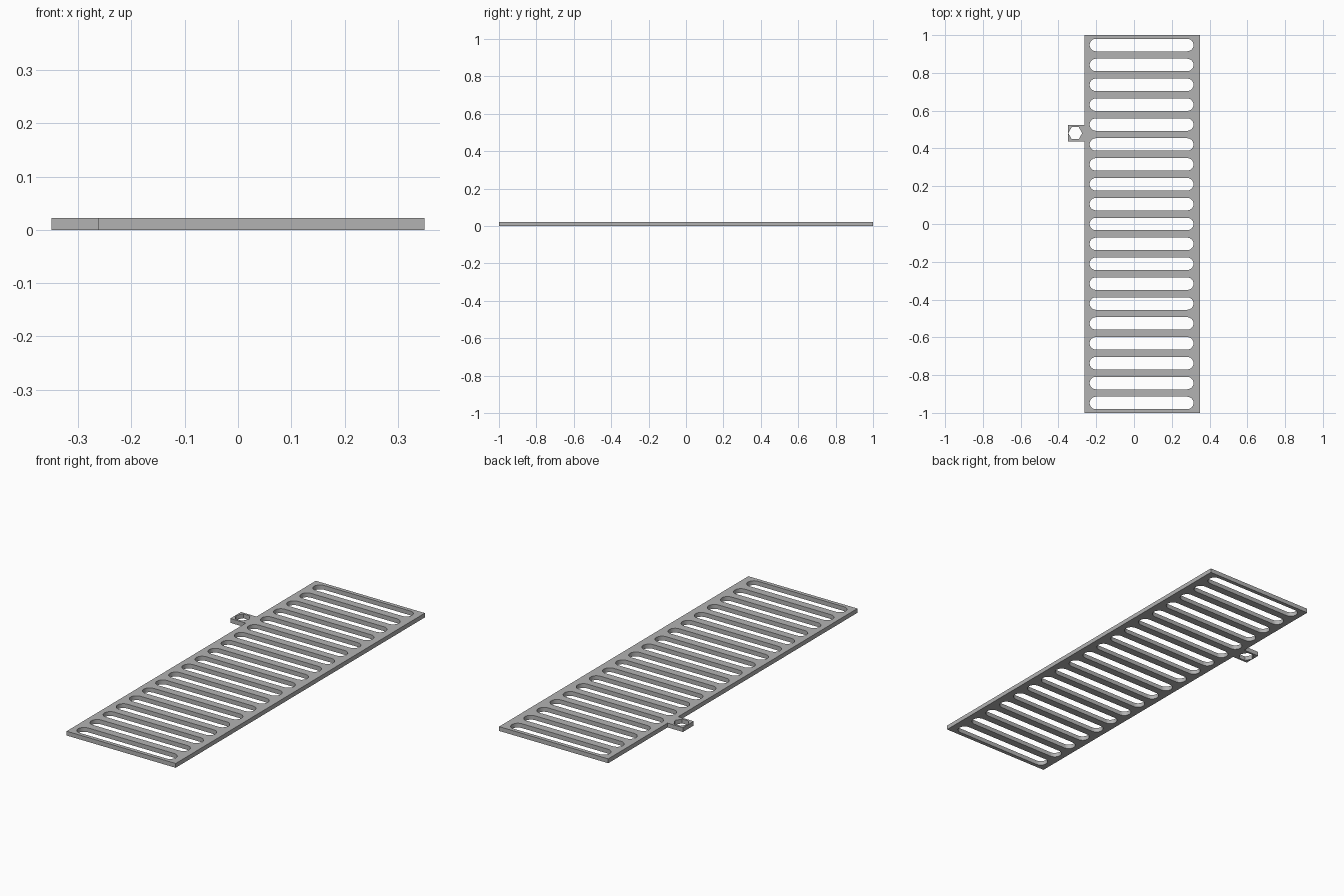
import bpy
import bmesh
import math

cube = bpy.data.objects.get("Cube")
if cube:
    bpy.data.objects.remove(cube, do_unlink=True)

THICK = 0.022
SLOTS = 19
PITCH = 2 / SLOTS
EDGE = -0.263   # side of the plate that carries the tab

grey = bpy.data.materials.new("plain grey")
grey.use_nodes = True
colour = (0.45, 0.45, 0.45, 1)
grey.diffuse_color = colour
grey.node_tree.nodes["Principled BSDF"].inputs["Base Color"].default_value = colour


def rectangle(x0, x1, y0, y1):
    return [(x0, y0), (x1, y0), (x1, y1), (x0, y1)]


def arc(cx, cy, r, start, sweep, steps):
    return [(cx + r * math.cos(start + sweep * i / steps),
             cy + r * math.sin(start + sweep * i / steps)) for i in range(steps + 1)]


def slot(x0, x1, cy, r):
    right = arc(x1 - r, cy, r, -math.pi / 2, math.pi, 12)
    left = arc(x0 + r, cy, r, math.pi / 2, math.pi, 12)
    return right + left


def pierced_plate(name, outline, holes):
    """Fill an outline around its holes and raise it to the plate thickness."""
    bm = bmesh.new()
    for loop in [outline] + holes:
        verts = [bm.verts.new((x, y, 0)) for x, y in loop]
        for a, b in zip(verts, verts[1:] + verts[:1]):
            bm.edges.new((a, b))
    bmesh.ops.triangle_fill(bm, use_beauty=True, edges=bm.edges[:], normal=(0, 0, 1))
    raised = bmesh.ops.extrude_face_region(bm, geom=bm.faces[:], use_keep_orig=True)
    top = [g for g in raised["geom"] if isinstance(g, bmesh.types.BMVert)]
    bmesh.ops.translate(bm, verts=top, vec=(0, 0, THICK))
    bmesh.ops.recalc_face_normals(bm, faces=bm.faces[:])
    mesh = bpy.data.meshes.new(name)
    bm.to_mesh(mesh)
    bm.free()
    mesh.materials.append(grey)
    obj = bpy.data.objects.new(name, mesh)
    bpy.context.collection.objects.link(obj)
    bpy.ops.object.select_all(action="DESELECT")
    obj.select_set(True)
    bpy.context.view_layer.objects.active = obj
    bpy.ops.object.shade_smooth_by_angle(angle=math.radians(30))
    return obj


# Long plate with a row of round-ended slots
slots = [slot(-0.235, 0.315, (i - (SLOTS - 1) / 2) * PITCH, 0.033) for i in range(SLOTS)]
pierced_plate("slotted_plate", rectangle(EDGE, 0.35, -1, 1), slots)

# Small side tab with a hexagonal hole
hexagon = arc(-0.311, 0.481, 0.037, 0, math.tau, 6)[:-1]
pierced_plate("side_tab", rectangle(-0.35, EDGE, 0.438, 0.524), [hexagon])
